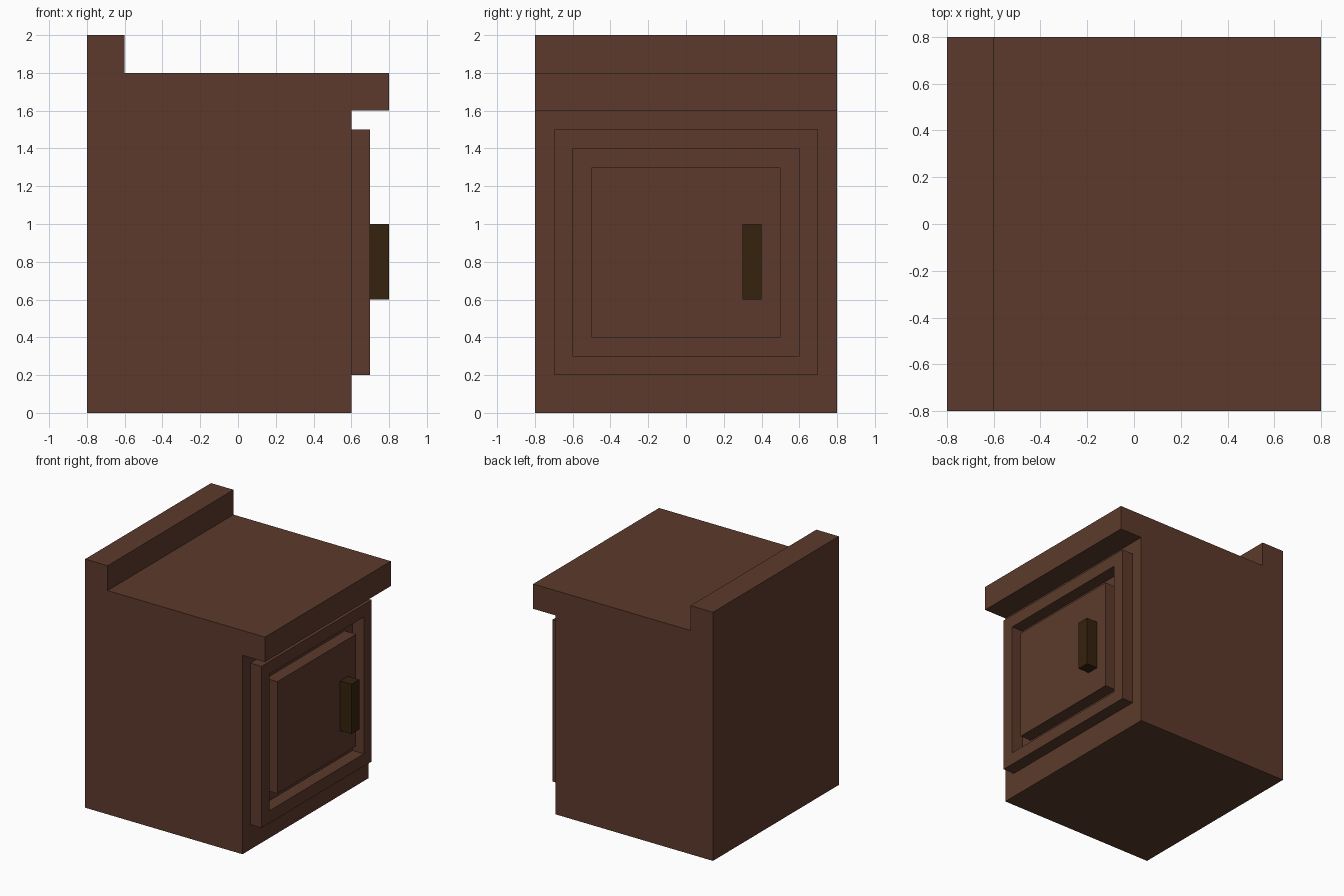
import bpy
import bmesh

if "Cube" in bpy.data.objects:
    bpy.data.objects.remove(bpy.data.objects["Cube"])


def material(name, color):
    mat = bpy.data.materials.new(name)
    mat.diffuse_color = (*color, 1.0)
    mat.use_nodes = True
    mat.node_tree.nodes["Principled BSDF"].inputs["Base Color"].default_value = mat.diffuse_color
    return mat


def finish(name, bm, mat):
    bmesh.ops.recalc_face_normals(bm, faces=bm.faces)
    mesh = bpy.data.meshes.new(name)
    bm.to_mesh(mesh)
    bm.free()
    mesh.materials.append(mat)
    obj = bpy.data.objects.new(name, mesh)
    bpy.context.collection.objects.link(obj)
    return obj


def prism(name, profile, y0, y1, mat):
    """Extrude an XZ profile from y0 to y1."""
    bm = bmesh.new()
    front = [bm.verts.new((x, y0, z)) for x, z in profile]
    back = [bm.verts.new((x, y1, z)) for x, z in profile]
    bm.faces.new(front)
    bm.faces.new(back)
    for i in range(len(profile)):
        j = (i + 1) % len(profile)
        bm.faces.new((front[i], front[j], back[j], back[i]))
    return finish(name, bm, mat)


def box(name, x0, x1, y0, y1, z0, z1, mat):
    return prism(name, [(x0, z0), (x1, z0), (x1, z1), (x0, z1)], y0, y1, mat)


def frame(name, x0, x1, half_width, z0, z1, border, mat):
    """Rectangular ring facing +x."""
    bm = bmesh.new()

    def loop(x, inset):
        w, a, b = half_width - inset, z0 + inset, z1 - inset
        return [bm.verts.new((x, y, z)) for y, z in ((-w, a), (w, a), (w, b), (-w, b))]

    loops = [loop(x0, 0), loop(x1, 0), loop(x1, border), loop(x0, border)]
    for k in range(4):
        p, q = loops[k], loops[(k + 1) % 4]
        for i in range(4):
            j = (i + 1) % 4
            bm.faces.new((p[i], p[j], q[j], q[i]))
    return finish(name, bm, mat)


brown = material("brown wood", (0.107, 0.042, 0.025))
dark = material("dark handle", (0.036, 0.016, 0.004))

# Cabinet body with overhanging top and raised back ledge
prism("cabinet_body", [(-0.8, 0), (0.6, 0), (0.6, 1.6), (0.8, 1.6),
                       (0.8, 1.8), (-0.6, 1.8), (-0.6, 2.0), (-0.8, 2.0)],
      -0.8, 0.8, brown)

# Door: outer frame, groove, raised centre panel
frame("door_frame", 0.6, 0.7, 0.7, 0.2, 1.5, 0.1, brown)
box("door_panel", 0.6, 0.7, -0.5, 0.5, 0.4, 1.3, brown)

# Handle
box("door_handle", 0.7, 0.8, 0.3, 0.4, 0.6, 1.0, dark)
